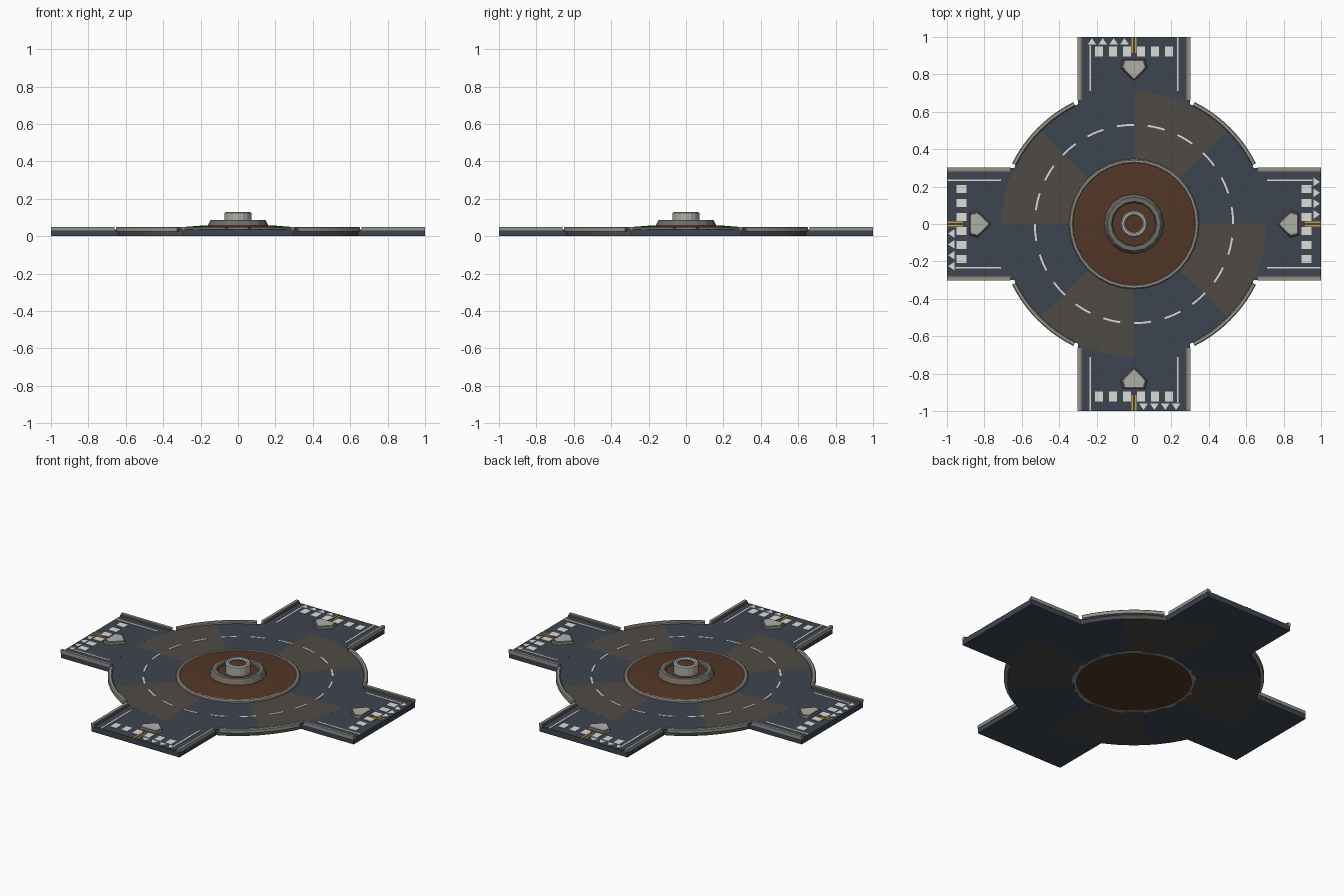
import bpy, bmesh
from math import sin, cos, pi, radians, asin
from mathutils import Matrix

if "Cube" in bpy.data.objects:
    bpy.data.objects.remove(bpy.data.objects["Cube"])

def material(name, rgb):
    m = bpy.data.materials.new(name)
    m.diffuse_color = (*rgb, 1)
    m.use_nodes = True
    m.node_tree.nodes["Principled BSDF"].inputs["Base Color"].default_value = m.diffuse_color
    return m

ASPHALT = material("asphalt", (0.047, 0.058, 0.080))
PATCH = material("worn_asphalt", (0.078, 0.068, 0.060))
SOIL = material("soil", (0.085, 0.038, 0.020))
STONE = material("kerb_stone", (0.30, 0.29, 0.26))
DARK_STONE = material("dark_stone", (0.16, 0.145, 0.125))
PALE = material("pale_stone", (0.42, 0.42, 0.40))
WHITE = material("white_paint", (0.72, 0.72, 0.69))
YELLOW = material("yellow_paint", (0.60, 0.36, 0.03))
TOP = 0.035   # road surface height

def finish(name, bm, mat, turn=0, smooth=False):
    bmesh.ops.recalc_face_normals(bm, faces=bm.faces)
    bm.transform(Matrix.Rotation(turn, 4, 'Z'))
    me = bpy.data.meshes.new(name)
    bm.to_mesh(me)
    bm.free()
    me.materials.append(mat)
    ob = bpy.data.objects.new(name, me)
    bpy.context.collection.objects.link(ob)
    return ob

def prism(name, pts, z0, z1, mat, turn=0, inset=0.0, bm=None):
    """Extrude an outline; inset shrinks the top about its centre."""
    bm = bmesh.new()
    cx = sum(p[0] for p in pts) / len(pts)
    cy = sum(p[1] for p in pts) / len(pts)
    k = 1 - inset
    lo = [bm.verts.new((x, y, z0)) for x, y in pts]
    hi = [bm.verts.new((cx + (x - cx) * k, cy + (y - cy) * k, z1)) for x, y in pts]
    bm.faces.new(lo)
    bm.faces.new(hi)
    for i in range(len(pts)):
        j = (i + 1) % len(pts)
        bm.faces.new((lo[i], lo[j], hi[j], hi[i]))
    return finish(name, bm, mat, turn)

def rect(x0, x1, y0, y1):
    return [(x0, y0), (x1, y0), (x1, y1), (x0, y1)]

def sweep(name, section, a0, a1, segs, mat, turn=0):
    """Revolve a closed (radius, z) section from angle a0 to a1 in degrees."""
    bm = bmesh.new()
    full = abs(a1 - a0) >= 360
    rings = []
    for i in range(segs if full else segs + 1):
        a = radians(a0 + (a1 - a0) * i / segs)
        rings.append([bm.verts.new((r * cos(a), r * sin(a), z)) for r, z in section])
    n = len(section)
    for i in range(segs):
        p, q = rings[i], rings[(i + 1) % len(rings)]
        for j in range(n):
            k = (j + 1) % n
            bm.faces.new((p[j], q[j], q[k], p[k]))
    if not full:
        bm.faces.new(rings[0])
        bm.faces.new(rings[-1])
    bmesh.ops.remove_doubles(bm, verts=bm.verts, dist=1e-5)
    return finish(name, bm, mat, turn)

def box_section(r0, r1, z0, z1, c):
    """Ring section with chamfered top edges."""
    return [(r0, z0), (r1, z0), (r1, z1 - c), (r1 - c, z1), (r0 + c, z1), (r0, z1 - c)]

# circulating carriageway: eight sectors of alternating surface
for i in range(8):
    sweep(f"road_sector_{i}", [(0.335, 0), (0.708, 0), (0.708, TOP), (0.335, TOP)],
          45 * i, 45 * i + 45, 8, PATCH if i % 2 else ASPHALT)

# dashed lane ring
for i in range(20):
    sweep(f"lane_dash_{i}", [(0.525, TOP), (0.535, TOP), (0.535, TOP + .002), (0.525, TOP + .002)],
          18 * i, 18 * i + 10, 3, WHITE)

# central island: kerb ring, soil mound
sweep("island_kerb", box_section(0.325, 0.348, 0, 0.050, 0.006), 0, 360, 32, STONE)
sweep("island_soil", [(0, 0.002), (0.33, 0.002), (0.33, 0.046), (0.20, 0.056), (0, 0.060)],
      0, 360, 32, SOIL)

# stepped monument: low planter wall, its soil, pedestal with hollow top
sweep("planter_wall", [(0.115, 0.045), (0.160, 0.045), (0.160, 0.060), (0.150, 0.081),
                       (0.144, 0.087), (0.121, 0.087), (0.115, 0.081)], 0, 360, 16, DARK_STONE)
sweep("planter_soil", [(0, 0.05), (0.118, 0.05), (0.118, 0.068), (0, 0.070)], 0, 360, 16, SOIL)
sweep("pedestal", box_section(0.046, 0.072, 0.06, 0.130, 0.007), 0, 360, 16, PALE)
sweep("pedestal_soil", [(0, 0.06), (0.05, 0.06), (0.05, 0.118), (0, 0.122)], 0, 360, 16, SOIL)

# arm outline: straight sides with an inner end that follows the ring
half = asin(0.30 / 0.708)
inner = [(0.708 * sin(-half + 2 * half * i / 8), 0.708 * cos(half - 2 * half * i / 8)) for i in range(9)]
arm_outline = inner + [(0.30, 1.0), (-0.30, 1.0)]
splitter = [(0, 0.765), (0.072, 0.835), (0.060, 0.880), (-0.060, 0.880), (-0.072, 0.835)]

for n, arm in enumerate(("north", "west", "south", "east")):
    t = n * pi / 2
    prism(f"{arm}_arm_road", arm_outline, 0, TOP, ASPHALT, t)
    # splitter island
    prism(f"{arm}_splitter_base", splitter, TOP, 0.047, DARK_STONE, t, 0.10)
    prism(f"{arm}_splitter_top", [(x * .84, .842 + (y - .842) * .84) for x, y in splitter],
          TOP, 0.050, PALE, t, 0.04)
    # corner kerb arc
    sweep(f"{arm}_corner_kerb", box_section(0.704, 0.728, 0.026, 0.050, 0.005),
          26.5, 63.5, 10, STONE, t)
    for s, side in ((-1, "left"), (1, "right")):
        # straight kerb: stone with a darker gutter strip
        prism(f"{arm}_{side}_kerb", rect(s * 0.285, s * 0.302, 0.66, 1.0), 0.030, 0.050, STONE, t)
        prism(f"{arm}_{side}_gutter", rect(s * 0.278, s * 0.286, 0.66, 1.0), 0.030, 0.043, DARK_STONE, t)
        # edge line and yellow centre line
        prism(f"{arm}_{side}_edge_line", rect(s * 0.229, s * 0.239, 0.71, 0.955 if s < 0 else 1.0),
              TOP, TOP + .002, WHITE, t)
        prism(f"{arm}_{side}_centre_line", rect(s * 0.006, s * 0.014, 0.915, 1.0),
              TOP, TOP + .003, YELLOW, t)
    # crossing blocks
    for i in range(6):
        x = -0.1875 + 0.075 * i
        prism(f"{arm}_crossing_{i}", rect(x - .021, x + .021, 0.895, 0.950), TOP, TOP + .002, WHITE, t)
    # give-way triangles
    for i in range(4):
        x = -0.225 + 0.058 * i
        prism(f"{arm}_yield_{i}", [(x - .023, 0.960), (x + .023, 0.960), (x, 0.994)],
              TOP, TOP + .002, WHITE, t)
